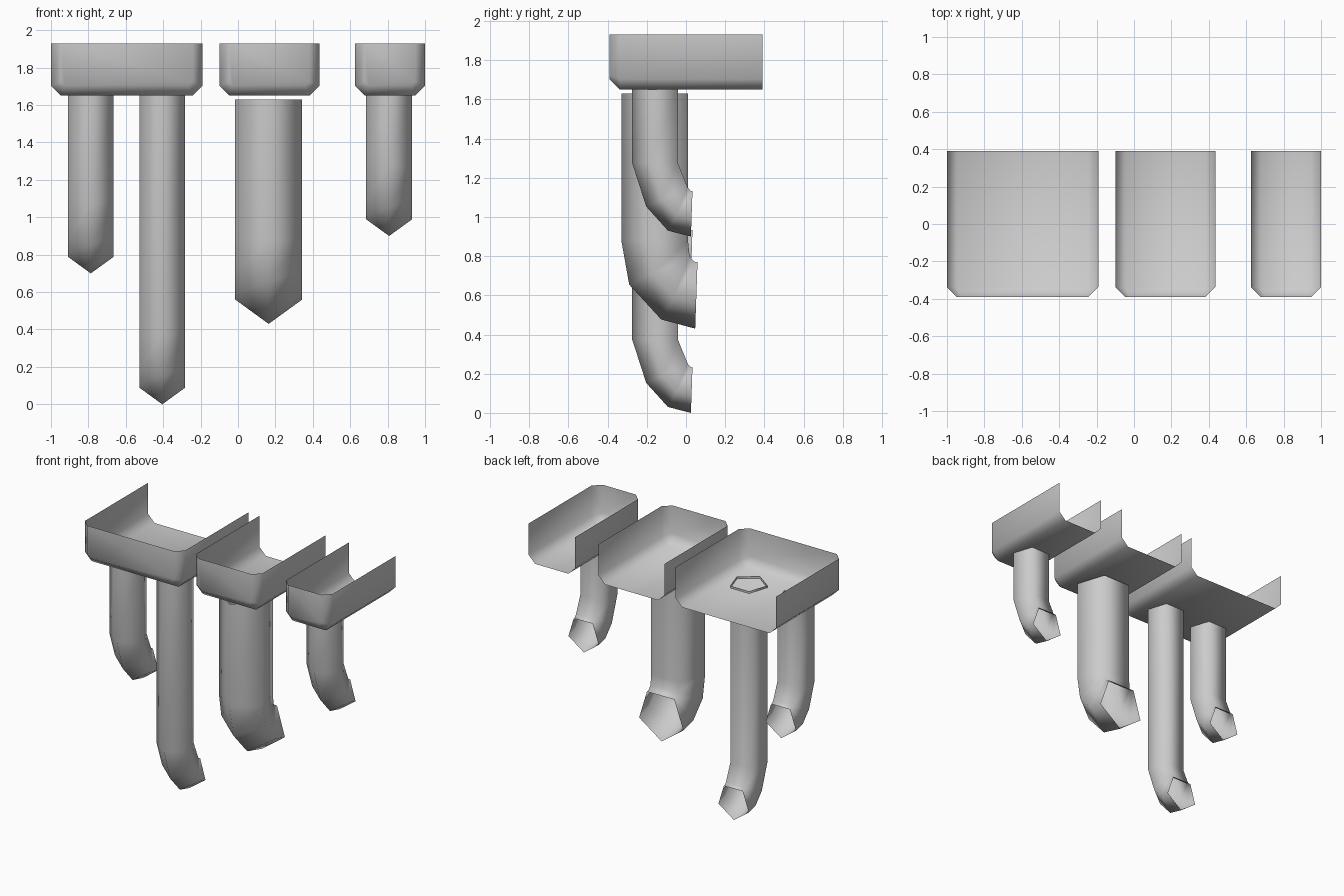
import bpy
from math import sin, cos, pi, radians
from mathutils import Vector

old = bpy.data.objects.get("Cube")
if old:
    bpy.data.objects.remove(old, do_unlink=True)

grey = bpy.data.materials.new("plain_grey")
grey.use_nodes = True
colour = (0.6, 0.6, 0.6, 1)
grey.diffuse_color = colour
grey.node_tree.nodes["Principled BSDF"].inputs["Base Color"].default_value = colour

TOP, FLOOR, DEPTH, CHAMFER = 1.93, 1.65, 0.39, 0.053


def add_object(name, verts, faces):
    mesh = bpy.data.meshes.new(name)
    mesh.from_pydata(verts, [], faces)
    mesh.materials.append(grey)
    mesh.shade_smooth()
    obj = bpy.data.objects.new(name, mesh)
    bpy.context.collection.objects.link(obj)
    return obj


def bridge(rings, closed):
    """Quads joining successive rings of equal length."""
    n = len(rings[0])
    verts = [v for ring in rings for v in ring]
    faces = []
    for r in range(len(rings) - 1):
        for i in range(n if closed else n - 1):
            j = (i + 1) % n
            faces.append((r * n + i, r * n + j, (r + 1) * n + j, (r + 1) * n + i))
    return verts, faces


# Open trough: chamfered U section with a bevelled front, no back and no lid
def tray(name, left, right):
    def section(y, inset):
        c = CHAMFER
        k = inset * 0.414
        half = [(left + inset, TOP),
                (left + inset, FLOOR + c + k),
                (left + c + k, FLOOR + inset)]
        mirrored = [(left + right - x, z) for x, z in reversed(half)]
        return [(x, y, z) for x, z in half + mirrored]

    rings = [section(DEPTH, 0), section(CHAMFER - DEPTH, 0), section(-DEPTH, CHAMFER)]
    verts, faces = bridge(rings, False)
    n = len(rings[0])
    faces.append(tuple(range(2 * n, 3 * n)))
    add_object(name, verts, [tuple(reversed(f)) for f in faces])


# Five-sided open pipe: hangs straight, then curls towards the back.
# Each bend gives the outer edge's y, its height above the tip, and the tilt.
def pipe(name, x, radius, top, tip, bends):
    first_y, first_z, _ = bends[0]
    stations = [(first_y, top, 0)]
    stations += [(y, tip + z, tilt) for y, z, tilt in bends]
    rings = []
    for y, z, tilt in stations:
        a = radians(tilt)
        inward = Vector((0, cos(a), sin(a)))
        centre = Vector((x, y, z)) + inward * radius
        ring = []
        for k in range(5):
            t = 2 * pi * k / 5
            ring.append(centre - inward * radius * cos(t)
                        + Vector((radius * sin(t), 0, 0)))
        rings.append(ring)
    verts, faces = bridge(rings, True)
    add_object(name, verts, [tuple(reversed(f)) for f in faces])


tray("wide_tray", -1.0, -0.19)
tray("middle_tray", -0.10, 0.435)
tray("narrow_tray", 0.625, 1.0)

slim = [(-0.275, 0.375, 0), (-0.203, 0.153, 25), (-0.092, 0.03, 60), (0.025, 0, 88)]
thick = [(-0.33, 0.45, 0), (-0.29, 0.225, 25), (-0.127, 0.047, 60), (0.047, 0, 88)]

pipe("short_pipe", -0.787, 0.129, 1.665, 0.70, slim)
pipe("long_pipe", -0.405, 0.129, 1.665, 0.0, slim)
pipe("thick_pipe", 0.164, 0.188, 1.63, 0.43, thick)
pipe("stub_pipe", 0.808, 0.129, 1.655, 0.90, slim)
